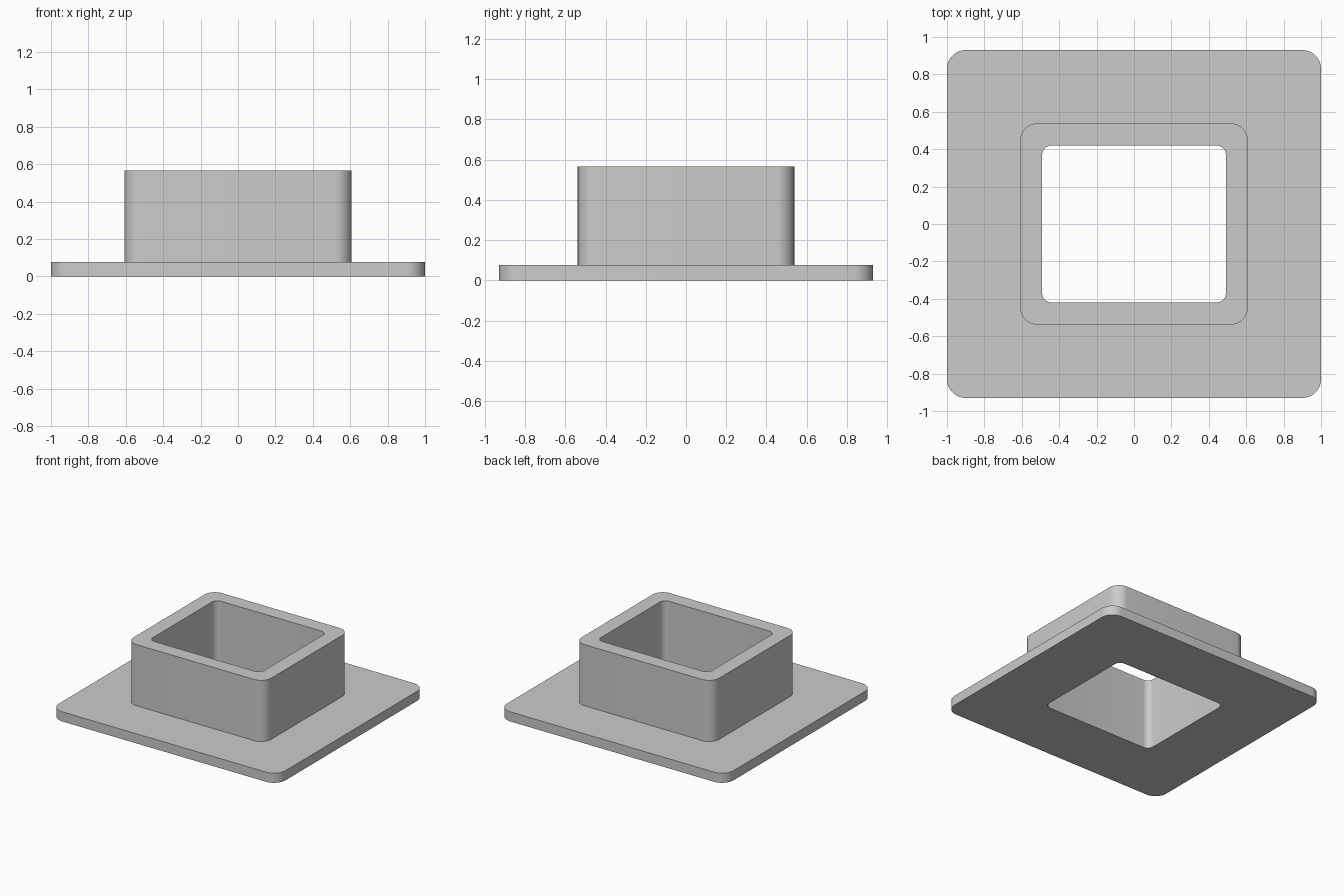
import bpy
import bmesh
from math import cos, sin, pi, radians

cube = bpy.data.objects.get("Cube")
if cube:
    bpy.data.objects.remove(cube, do_unlink=True)

# Plain grey material
grey = bpy.data.materials.new("light grey")
grey.use_nodes = True
colour = (0.6, 0.6, 0.6, 1)
grey.diffuse_color = colour
grey.node_tree.nodes["Principled BSDF"].inputs["Base Color"].default_value = colour

STEPS = 10  # segments per rounded corner


def rounded_ring(bm, half_x, half_y, radius, z):
    """Closed rounded rectangle, as a list of vertices."""
    ring = []
    for corner, (sx, sy) in enumerate([(1, 1), (-1, 1), (-1, -1), (1, -1)]):
        for i in range(STEPS + 1):
            a = (corner + i / STEPS) * pi / 2
            x = sx * (half_x - radius) + radius * cos(a)
            y = sy * (half_y - radius) + radius * sin(a)
            ring.append(bm.verts.new((x, y, z)))
    return ring


# Outlines: half width, half depth, corner radius
plate = (1.0, 0.93, 0.1)
collar = (0.608, 0.538, 0.09)
opening = (0.491, 0.42, 0.05)
plate_top, collar_top = 0.077, 0.565

# Flanged collar: one closed section swept around the opening
bm = bmesh.new()
section = [(opening, 0), (plate, 0), (plate, plate_top),
           (collar, plate_top), (collar, collar_top), (opening, collar_top)]
rings = [rounded_ring(bm, *outline, z) for outline, z in section]
for k, ring in enumerate(rings):
    following = rings[(k + 1) % len(rings)]
    for i in range(len(ring)):
        j = (i + 1) % len(ring)
        bm.faces.new((ring[i], ring[j], following[j], following[i]))
bmesh.ops.recalc_face_normals(bm, faces=bm.faces)

mesh = bpy.data.meshes.new("flanged_collar")
bm.to_mesh(mesh)
bm.free()
mesh.materials.append(grey)
flange = bpy.data.objects.new("flanged_collar", mesh)
bpy.context.collection.objects.link(flange)

# Smooth corners, crisp rims
bpy.ops.object.select_all(action="DESELECT")
flange.select_set(True)
bpy.context.view_layer.objects.active = flange
bpy.ops.object.shade_smooth_by_angle(angle=radians(30))
